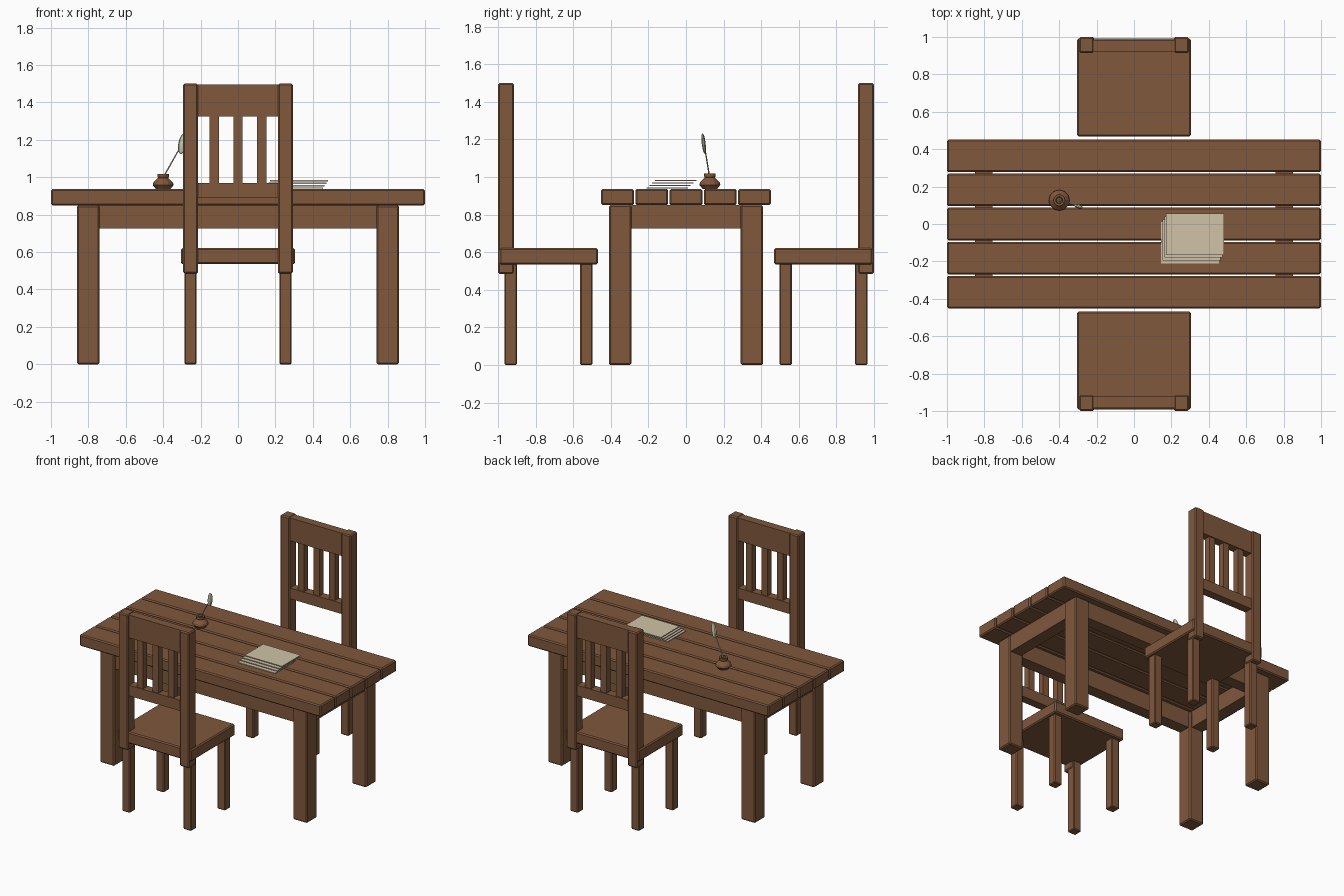
import bpy, bmesh, math
from mathutils import Vector

cube = bpy.data.objects.get("Cube")
if cube:
    bpy.data.objects.remove(cube)


def material(name, rgb):
    m = bpy.data.materials.new(name)
    m.use_nodes = True
    m.diffuse_color = (*rgb, 1)
    m.node_tree.nodes["Principled BSDF"].inputs["Base Color"].default_value = (*rgb, 1)
    return m


wood = material("brown_wood", (0.215, 0.098, 0.046))
paper = material("cream_paper", (0.63, 0.55, 0.39))
quill = material("pale_quill", (0.62, 0.6, 0.45))


def finish(name, bm, mat):
    bmesh.ops.recalc_face_normals(bm, faces=bm.faces)
    mesh = bpy.data.meshes.new(name)
    bm.to_mesh(mesh)
    bm.free()
    mesh.materials.append(mat)
    obj = bpy.data.objects.new(name, mesh)
    bpy.context.scene.collection.objects.link(obj)
    return obj


def box(name, x, y, z, mat=wood, bevel=0.008):
    """Box from (min, max) ranges, with chamfered edges."""
    bm = bmesh.new()
    bmesh.ops.create_cube(bm, size=1)
    for v in bm.verts:
        v.co = [(lo + hi) / 2 + c * abs(hi - lo) for c, (lo, hi) in zip(v.co, (x, y, z))]
    obj = finish(name, bm, mat)
    if bevel:
        mod = obj.modifiers.new("chamfer", "BEVEL")
        mod.width = bevel
        mod.segments = 1
    return obj


def flip(s, lo, hi):
    return tuple(sorted((s * lo, s * hi)))


# Table top planks
for i in range(-2, 3):
    y = i * 0.182
    box("table_plank", (-1, 1), (y - 0.087, y + 0.087), (0.85, 0.936))

# Table legs and aprons
for s in (-1, 1):
    for t in (-1, 1):
        box("table_leg", flip(s, 0.74, 0.86), flip(t, 0.29, 0.41), (0, 0.85))
    box("long_apron", (-0.745, 0.745), flip(s, 0.305, 0.395), (0.725, 0.85), bevel=0)
    box("end_apron", flip(s, 0.757, 0.85), (-0.295, 0.295), (0.725, 0.85), bevel=0)


# Chairs, one on each long side of the table
def chair(t):
    box("chair_seat", (-0.304, 0.304), flip(t, 0.469, 0.992), (0.535, 0.622))
    for s in (-1, 1):
        box("back_post", flip(s, 0.214, 0.293), flip(t, 0.915, 1), (0.485, 1.5))
        for y in (0.53, 0.932):
            box("chair_leg", flip(s, 0.221, 0.287), flip(t, y - 0.033, y + 0.033),
                (0, 0.54), bevel=0.006)
    for z in ((0.89, 0.97), (1.325, 1.496)):
        box("back_rail", (-0.22, 0.22), flip(t, 0.922, 0.985), z, bevel=0)
    for x in (-0.127, 0, 0.127):
        box("back_slat", (x - 0.025, x + 0.025), flip(t, 0.93, 0.977), (0.96, 1.33), bevel=0)


for t in (-1, 1):
    chair(t)

# Fanned stack of paper sheets
for i in range(4):
    x, y, z = 0.3 + i * 0.0085, -0.1 + i * 0.015, 0.938 + i * 0.0135
    box("paper_sheet", (x - 0.155, x + 0.155), (y - 0.11, y + 0.11), (z, z + 0.006), paper, 0)


# Turned inkwell
def lathe(name, profile, centre, sides, mat):
    bm = bmesh.new()
    rings = []
    for r, z in profile:
        rings.append([bm.verts.new((centre[0] + r * math.cos(k * math.tau / sides),
                                    centre[1] + r * math.sin(k * math.tau / sides), z))
                      for k in range(sides)])
    for a, b in zip(rings, rings[1:]):
        for k in range(sides):
            j = (k + 1) % sides
            bm.faces.new((a[k], a[j], b[j], b[k]))
    bm.faces.new(rings[0])
    bm.faces.new(rings[-1])
    return finish(name, bm, mat)


lathe("inkwell", [(0.038, 0.936), (0.056, 0.958), (0.052, 0.972), (0.027, 0.997),
                  (0.031, 1.003), (0.031, 1.018), (0.019, 1.018), (0.015, 0.995)],
      (-0.4, 0.127), 12, wood)

# Quill shaft
start, end = Vector((-0.405, 0.127, 0.99)), Vector((-0.295, 0.095, 1.185))
bm = bmesh.new()
bmesh.ops.create_cone(bm, cap_ends=True, segments=6, radius1=0.004, radius2=0.003,
                      depth=(end - start).length)
shaft = finish("quill_shaft", bm, quill)
shaft.location = (start + end) / 2
shaft.rotation_euler = (end - start).to_track_quat("Z", "Y").to_euler()

# Quill feather, a flattened leaf shape
bm = bmesh.new()
bmesh.ops.create_uvsphere(bm, u_segments=8, v_segments=8, radius=1)
for v in bm.verts:
    v.co = (v.co.x * 0.023, v.co.y * 0.01, v.co.z * 0.056)
feather = finish("quill_feather", bm, quill)
feather.location = (-0.297, 0.094, 1.178)
feather.rotation_euler = (0.08, 0.2, -0.2)
